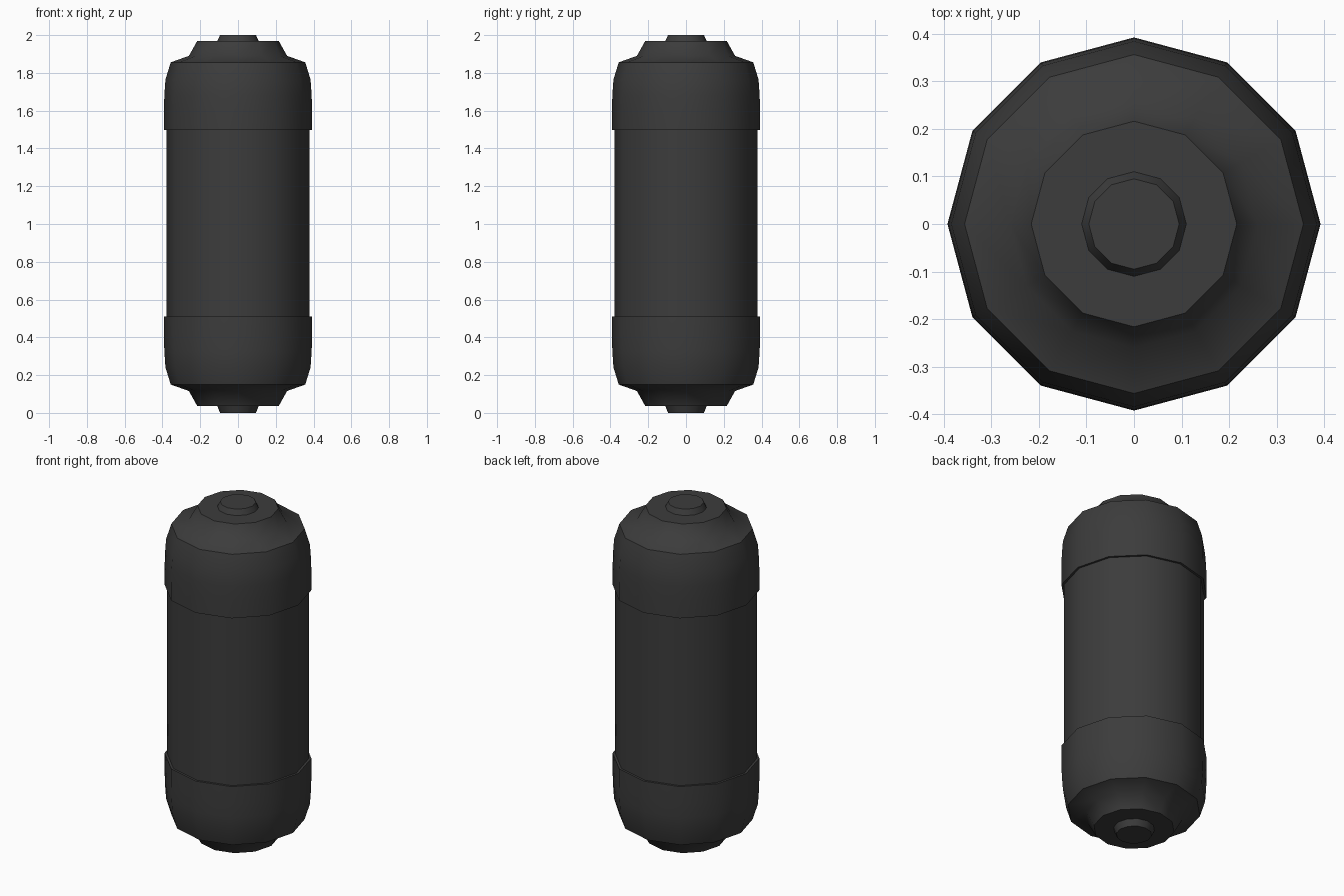
import bpy, bmesh, math

if "Cube" in bpy.data.objects:
    bpy.data.objects.remove(bpy.data.objects["Cube"])

SIDES = 12
mat = bpy.data.materials.new("dark_grey")
mat.diffuse_color = (0.045, 0.045, 0.045, 1)
mat.use_nodes = True
mat.node_tree.nodes["Principled BSDF"].inputs["Base Color"].default_value = mat.diffuse_color


def lathe(name, profile, close_end=False):
    """Revolve (radius, z) points around the z axis."""
    bm = bmesh.new()
    rings = []
    for r, z in profile:
        rings.append([bm.verts.new((r * math.cos(a), r * math.sin(a), z))
                      for a in (2 * math.pi * i / SIDES for i in range(SIDES))])
    for lo, hi in zip(rings, rings[1:]):
        for i in range(SIDES):
            j = (i + 1) % SIDES
            bm.faces.new((lo[i], lo[j], hi[j], hi[i]))
    if close_end:
        bm.faces.new(rings[-1])
    bmesh.ops.recalc_face_normals(bm, faces=bm.faces)
    mesh = bpy.data.meshes.new(name)
    bm.to_mesh(mesh)
    bm.free()
    mesh.materials.append(mat)
    ob = bpy.data.objects.new(name, mesh)
    bpy.context.collection.objects.link(ob)
    bpy.ops.object.select_all(action='DESELECT')
    ob.select_set(True)
    bpy.context.view_layer.objects.active = ob
    bpy.ops.object.shade_smooth_by_angle(angle=math.radians(45))
    return ob


def flip(profile):
    return [(r, 2.006 - z) for r, z in profile]


# Central tube
lathe("body", [(0.379, 0.509), (0.379, 1.497)])

# Rounded end caps with lip, shoulder and raised collar
cap = [(0.379, 1.497), (0.392, 1.497), (0.392, 1.60), (0.390, 1.68),
       (0.384, 1.765), (0.356, 1.856), (0.26, 1.89), (0.216, 1.969),
       (0.11, 1.969)]
lathe("top_cap", cap)
lathe("bottom_cap", flip(cap))

# Small end terminals
lathe("top_terminal", [(0.11, 1.969), (0.095, 2.0)], True)
lathe("bottom_terminal", [(0.11, 0.037), (0.095, 0.0)], True)
